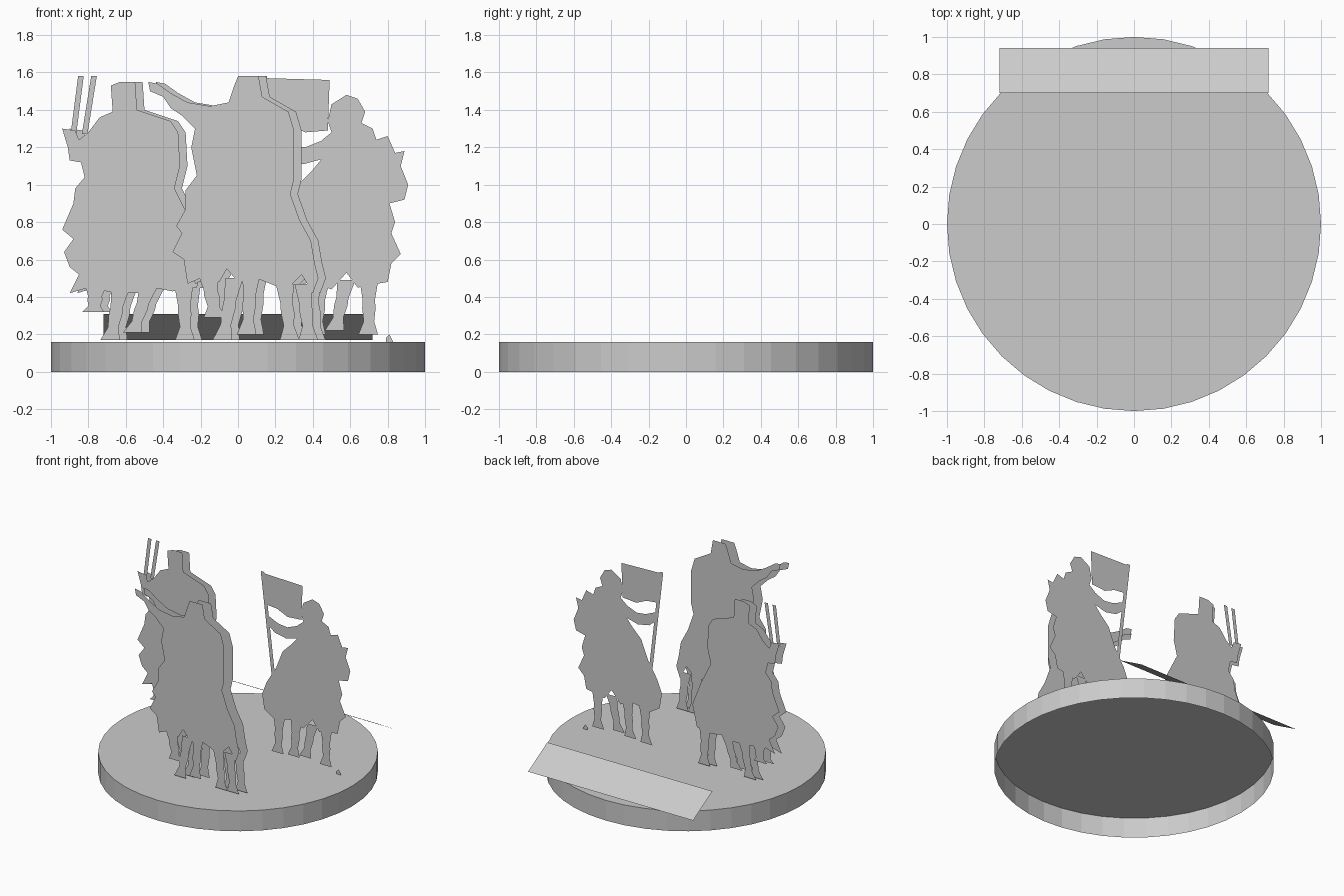
import bpy
import bmesh
from mathutils import Vector

cube = bpy.data.objects.get("Cube")
if cube:
    bpy.data.objects.remove(cube)

# One flat grey for everything
grey = bpy.data.materials.new("plain grey")
grey.use_nodes = True
shade = (0.6, 0.6, 0.6, 1)
grey.diffuse_color = shade
grey.node_tree.nodes["Principled BSDF"].inputs["Base Color"].default_value = shade


def finish(name, bm):
    """Turn a bmesh into a named, coloured object."""
    mesh = bpy.data.meshes.new(name)
    bm.to_mesh(mesh)
    bm.free()
    mesh.materials.append(grey)
    obj = bpy.data.objects.new(name, mesh)
    bpy.context.collection.objects.link(obj)
    return obj


def card(name, outlines, y, shift=0):
    """Flat upright cutout made of several outlines, facing the front."""
    bm = bmesh.new()
    for outline in outlines:
        verts = [bm.verts.new((x + shift, y, z)) for x, z in outline]
        face = bm.faces.new(verts)
        face.normal_update()
        if face.normal.y > 0:
            face.normal_flip()
    bmesh.ops.triangulate(bm, faces=bm.faces[:])
    return finish(name, bm)


def leg(hip, hoof, top, bottom, width=.08):
    """Tapering horse leg with a knee, a thin shank and a flared hoof."""
    def at(t, offset):
        return (hip + (hoof - hip) * t + offset * width, top + (bottom - top) * t)
    left = [at(0, -.6), at(.35, -.42), at(.5, -.45), at(.75, -.35), at(1, -.7)]
    right = [at(0, .6), at(.35, .4), at(.5, .45), at(.75, .35), at(1, .6)]
    return left + right[::-1]


def pole(foot, tip, width=.03):
    """Slim straight shaft such as a spear or flag pole."""
    half = width / 2
    return [(foot[0] - half, foot[1]), (foot[0] + half, foot[1]),
            (tip[0] + half, tip[1]), (tip[0] - half, tip[1])]


# Round base, a shell that is open underneath
bm = bmesh.new()
bmesh.ops.create_cone(bm, cap_ends=True, segments=40, radius1=1, radius2=1, depth=.16)
underside = [f for f in bm.faces if f.normal.z < -.5]
bmesh.ops.delete(bm, geom=underside, context="FACES_ONLY")
bmesh.ops.translate(bm, verts=bm.verts, vec=Vector((0, 0, .08)))
finish("round_base", bm)

# Sloping label plate at the back
bm = bmesh.new()
half_width = .72
corners = [(-half_width, .7, .31), (half_width, .7, .31),
           (half_width, .94, .17), (-half_width, .94, .17)]
bm.faces.new([bm.verts.new(c) for c in corners])
finish("label_plate", bm)

# Central rider: pointing arm and head, then cloak side, then horse side
pointing_top = [
    (-.48, 1.55), (-.43, 1.54), (-.36, 1.49), (-.27, 1.44), (-.15, 1.42), (-.05, 1.44),
    (-.02, 1.53), (0, 1.58), (.11, 1.58), (.13, 1.47), (.27, 1.39), (.3, 1.29)]
pointing_cloak = [
    (.3, 1.03), (.28, .95), (.33, .81), (.39, .7), (.41, .58),
    (.43, .5), (.4, .42), (.34, .52), (.27, .45), (.2, .46), (.1, .5)]
pointing_horse = [
    (0, .48), (-.06, .55), (-.1, .48), (-.2, .5), (-.27, .47), (-.29, .6), (-.35, .64),
    (-.3, .74), (-.33, .78), (-.28, .87), (-.28, .97), (-.22, 1.05), (-.25, 1.2),
    (-.23, 1.3), (-.3, 1.37), (-.36, 1.41), (-.4, 1.47), (-.47, 1.5)]
pointing_body = pointing_top + pointing_cloak + pointing_horse
pointing_legs = [leg(-.16, -.12, .52, .29, .09), leg(-.02, -.08, .5, .17),
                 leg(.07, .05, .52, .2), leg(.25, .28, .47, .17), leg(.35, .38, .47, .17)]

# Spear rider: hat and cloak, then horse side
spear_cloak = [
    (-.94, 1.3), (-.87, 1.29), (-.85, 1.24), (-.8, 1.28), (-.74, 1.36), (-.67, 1.39),
    (-.68, 1.53), (-.63, 1.55), (-.55, 1.55), (-.54, 1.4), (-.36, 1.34), (-.32, 1.28),
    (-.31, 1.1), (-.34, .98), (-.25, .8), (-.18, .62), (-.22, .45)]
spear_horse = [
    (-.35, .43), (-.45, .45), (-.52, .42), (-.65, .42), (-.8, .45), (-.9, .42),
    (-.85, .52), (-.9, .56), (-.93, .64), (-.88, .71), (-.94, .76), (-.88, .9),
    (-.87, .98), (-.82, 1.04), (-.84, 1.12), (-.9, 1.13), (-.91, 1.2)]
spear_body = spear_cloak + spear_horse
spear_legs = [leg(-.76, -.77, .45, .32, .09), leg(-.63, -.68, .44, .17),
              leg(-.48, -.56, .45, .21), leg(-.29, -.28, .45, .17)]
spears = [pole((-.88, 1.27), (-.84, 1.58)), pole((-.82, 1.27), (-.77, 1.58))]

# Flag rider: head and back, then horse side
flag_back = [
    (.45, 1.24), (.5, 1.28), (.48, 1.34), (.5, 1.43), (.58, 1.48), (.64, 1.46),
    (.68, 1.39), (.66, 1.33), (.72, 1.3), (.74, 1.24), (.8, 1.26), (.84, 1.17),
    (.89, 1.18), (.87, 1.1), (.91, 1), (.89, .92), (.81, .9), (.84, .8)]
flag_horse = [
    (.82, .74), (.87, .63), (.82, .58), (.8, .48), (.74, .47), (.64, .45), (.58, .53),
    (.5, .44), (.4, .48), (.24, .45), (.16, .5), (.14, .62), (.18, .72), (.26, .85),
    (.32, 1), (.4, 1.08), (.45, 1.14)]
flag_body = flag_back + flag_horse
flag_arm = [(.19, 1.25), (.28, 1.21), (.36, 1.2), (.46, 1.24),
            (.46, 1.14), (.35, 1.11), (.25, 1.13), (.19, 1.18)]
flag_cloth = [(.14, 1.57), (.49, 1.56), (.48, 1.29), (.36, 1.28), (.27, 1.32), (.17, 1.33)]
flag_legs = [leg(.29, .28, .47, .19), leg(.44, .42, .48, .2),
             leg(.58, .52, .49, .22), leg(.7, .7, .48, .2)]
flag_pole = pole((.25, .66), (.14, 1.58))
pebble = [(.79, .16), (.79, .18), (.81, .2), (.83, .16)]

# Each caped rider is a pair of cutouts, the rear one set slightly sideways
for part, outlines, y, gap in (
        ("pointing_rider", [pointing_body] + pointing_legs, -.6, .05),
        ("spear_rider", [spear_body] + spear_legs, .09, .03)):
    card(part + "_front", outlines, y)
    card(part + "_rear", outlines, y + gap, shift=.04)
card("spears", spears, .1)
card("flag_rider", [flag_body, flag_arm] + flag_legs, .1)
card("flag", [flag_cloth, flag_pole], .105)
card("pebble", [pebble], .1)
